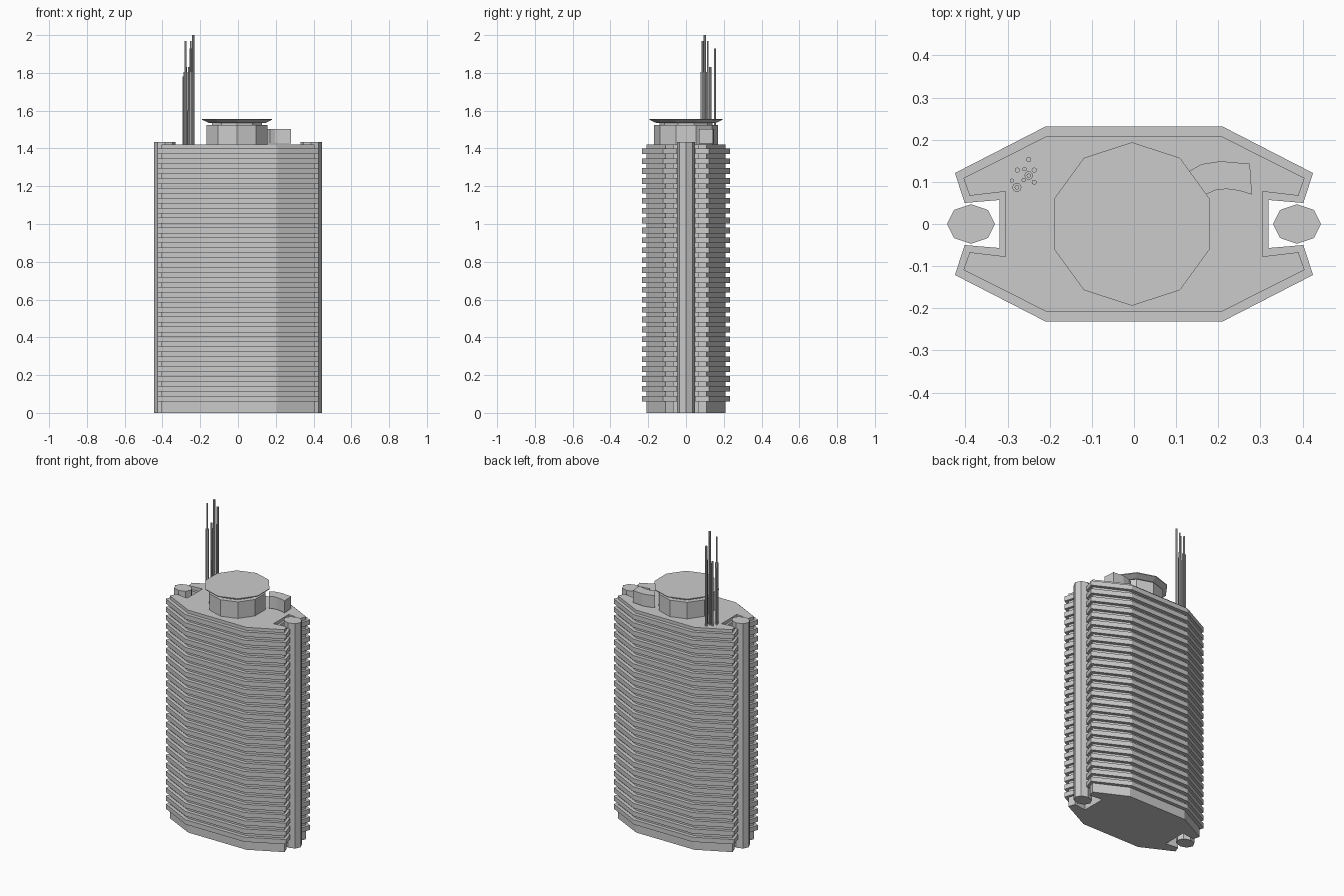
import bpy, bmesh, math

if "Cube" in bpy.data.objects:
    bpy.data.objects.remove(bpy.data.objects["Cube"])


def add_object(name, bm):
    bmesh.ops.recalc_face_normals(bm, faces=bm.faces)
    mesh = bpy.data.meshes.new(name)
    bm.to_mesh(mesh)
    bm.free()
    obj = bpy.data.objects.new(name, mesh)
    bpy.context.collection.objects.link(obj)
    return obj


def loft(bm, rings):
    """Join a stack of (outline, z) rings and cap both ends."""
    loops = [[bm.verts.new((x, y, z)) for x, y in pts] for pts, z in rings]
    for a, b in zip(loops, loops[1:]):
        for i in range(len(a)):
            j = (i + 1) % len(a)
            bm.faces.new((a[i], a[j], b[j], b[i]))
    bm.faces.new(loops[0][::-1])
    bm.faces.new(loops[-1])


def ngon(cx, cy, rx, ry, n, start=0.0):
    return [(cx + rx * math.cos(start + math.tau * i / n),
             cy + ry * math.sin(start + math.tau * i / n)) for i in range(n)]


def mirrored(quarter):
    """Full plan from its +x +y quarter, listed counter-clockwise."""
    right = [(x, -y) for x, y in reversed(quarter)] + quarter
    return right + [(-x, -y) for x, y in right]


core_plan = mirrored([(0.305, 0.077), (0.39, 0.067), (0.405, 0.109), (0.206, 0.209)])
slab_plan = mirrored([(0.319, 0.057), (0.402, 0.05), (0.425, 0.121), (0.209, 0.232)])


def fix_order(plan):
    # mirrored() starts at the lower right and walks round the outline
    return plan


# Tower core
bm = bmesh.new()
loft(bm, [(fix_order(core_plan), 0.0), (fix_order(core_plan), 1.42)])
add_object("tower_core", bm)

# Projecting floor bands
FLOORS, BOTTOM, TOP, THICK = 26, 0.06, 1.40, 0.03
bm = bmesh.new()
for i in range(FLOORS):
    z = BOTTOM + i * (TOP - THICK - BOTTOM) / (FLOORS - 1)
    loft(bm, [(slab_plan, z), (slab_plan, z + THICK)])
add_object("floor_bands", bm)

# Free-standing end columns
for side, label in ((-1, "left"), (1, "right")):
    bm = bmesh.new()
    plan = ngon(side * 0.387, 0, 0.057, 0.047, 8)
    loft(bm, [(plan, 0.0), (plan, 1.435)])
    add_object(label + "_column", bm)

# Rooftop drum
def deca(r):
    return ngon(-0.005, 0, r, r, 10, math.pi / 2)

bm = bmesh.new()
loft(bm, [(deca(0.17), 1.42), (deca(0.17), 1.525)])
add_object("roof_drum", bm)

# Flared disc on a short neck
bm = bmesh.new()
loft(bm, [(deca(0.14), 1.525), (deca(0.14), 1.536), (deca(0.16), 1.536),
          (deca(0.194), 1.552), (deca(0.194), 1.557)])
add_object("roof_disc", bm)

# Curved plant room beside the drum
bm = bmesh.new()
plan = [(0.13, 0.125), (0.17, 0.07), (0.195, 0.081), (0.22, 0.083), (0.25, 0.079),
        (0.28, 0.07), (0.275, 0.143), (0.205, 0.149), (0.16, 0.142)]
loft(bm, [(plan, 1.425), (plan, 1.502)])
add_object("plant_room", bm)

# Antenna cluster: x, y, base radius, top height, stepped
antennas = [(-0.277, 0.128, 0.006, 1.83, False), (-0.237, 0.128, 0.006, 1.83, False),
            (-0.25, 0.153, 0.006, 1.93, False), (-0.26, 0.13, 0.005, 1.83, False),
            (-0.25, 0.115, 0.010, 1.97, True), (-0.262, 0.104, 0.005, 1.6, False),
            (-0.237, 0.099, 0.006, 2.0, False), (-0.29, 0.103, 0.005, 1.78, False),
            (-0.278, 0.087, 0.011, 1.97, True)]
for k, (x, y, r, top, stepped) in enumerate(antennas):
    bm = bmesh.new()
    base = ngon(x, y, r, r, 10)
    if stepped:
        thin = ngon(x, y, r * 0.5, r * 0.5, 10)
        mid = 1.42 + (top - 1.42) * 0.7
        loft(bm, [(base, 1.42), (base, mid), (thin, mid), (thin, top)])
    else:
        loft(bm, [(base, 1.42), (base, top)])
    add_object("antenna_%d" % (k + 1), bm)
